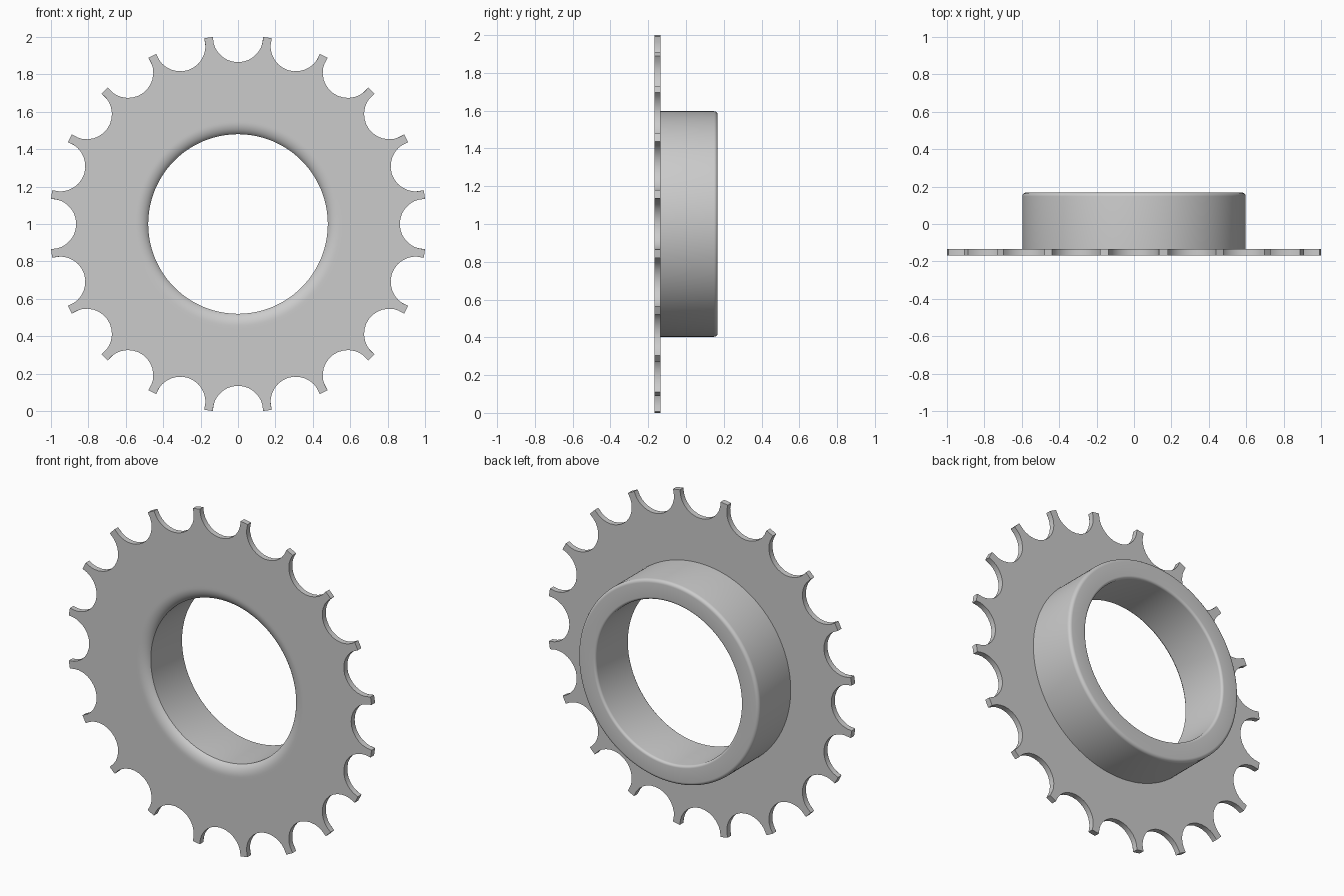
import bpy, bmesh
from math import sin, cos, pi, hypot, atan2

if "Cube" in bpy.data.objects:
    bpy.data.objects.remove(bpy.data.objects["Cube"])

TEETH = 20
ARC = 15                   # points along each round notch
STEP = 2 * pi / TEETH
NOTCH = 0.135              # notch radius, centred on the unit circle
SEG = TEETH * (ARC + 1)
Y_FRONT, Y_PLATE, Y_BACK = -0.168, -0.135, 0.168
R_BORE, R_HUB = 0.48, 0.597


def tooth_outline():
    """Plate outline as (x, z): round notches with a narrow tip between."""
    pts = []
    for i in range(TEETH):
        polar = []
        for k in range(ARC):
            t = 1.5 * pi - pi * k / (ARC - 1)
            x, z = 1 + NOTCH * cos(t), NOTCH * sin(t)
            polar.append((hypot(x, z), atan2(z, x)))
        polar.append((hypot(1, NOTCH), STEP / 2))
        pts += [(r * cos(a + i * STEP), r * sin(a + i * STEP)) for r, a in polar]
    return pts


def circle(r):
    off = (ARC - 1) / 2
    return [(r * cos((n - off) * 2 * pi / SEG), r * sin((n - off) * 2 * pi / SEG))
            for n in range(SEG)]


def fillet(cr, cy, rr, ry, a0, a1, n=6):
    """Elliptical arc of (radius, y) profile points."""
    arc = [a0 + (a1 - a0) * k / n for k in range(n + 1)]
    return [(cr + rr * cos(a), cy + ry * sin(a)) for a in arc]


# Turned profile: flared front mouth, bore, rounded rear rim, hub wall
profile = [(0.56, Y_FRONT)]
profile += fillet(0.545, Y_FRONT + 0.05, 0.07, 0.05, 1.5 * pi, 1.5 * pi - 1.18, 8)
profile[-1] = (R_BORE, profile[-1][1])
profile += fillet(R_BORE + 0.015, Y_BACK - 0.015, 0.015, 0.015, pi, pi / 2)
profile += fillet(R_HUB - 0.02, Y_BACK - 0.02, 0.02, 0.02, pi / 2, 0)
profile += [(R_HUB, Y_PLATE)]

# Toothed plate and hub as one closed skin of matching rings
outline = tooth_outline()
rings = [(outline, Y_FRONT)] + [(circle(r), y) for r, y in profile] + [(outline, Y_PLATE)]
bm = bmesh.new()
loops = [[bm.verts.new((x, y, z + 1)) for x, z in pts] for pts, y in rings]
for a, b in zip(loops, loops[1:] + loops[:1]):
    for n in range(SEG):
        m = (n + 1) % SEG
        bm.faces.new((a[n], a[m], b[m], b[n]))
bmesh.ops.recalc_face_normals(bm, faces=bm.faces)

mesh = bpy.data.meshes.new("sprocket_with_hub")
bm.to_mesh(mesh)
bm.free()
sprocket = bpy.data.objects.new("sprocket_with_hub", mesh)
bpy.context.collection.objects.link(sprocket)
bpy.context.view_layer.objects.active = sprocket
sprocket.select_set(True)
bpy.ops.object.shade_smooth_by_angle(angle=0.4)
